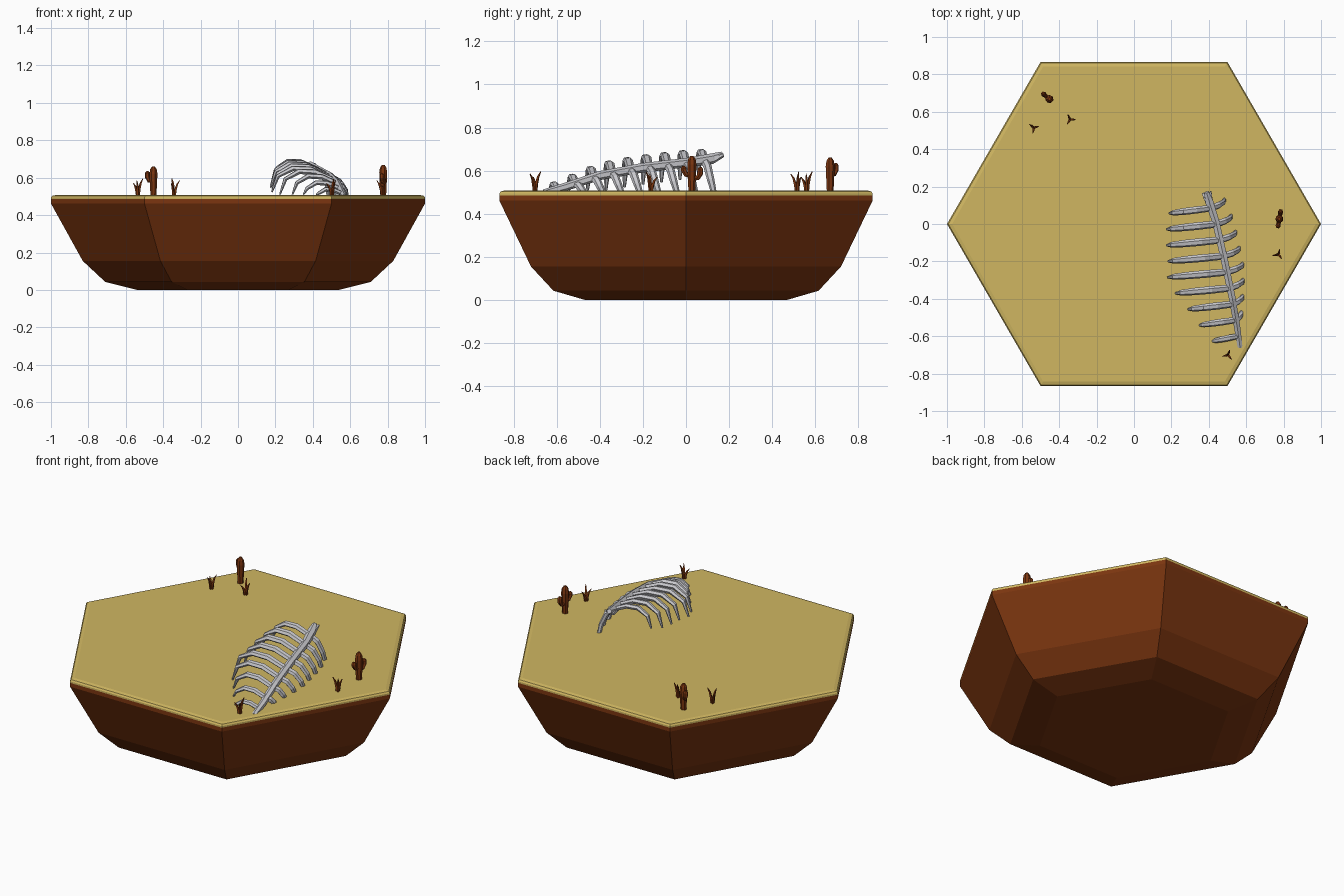
import bpy, bmesh, math
from mathutils import Vector

if "Cube" in bpy.data.objects:
    bpy.data.objects.remove(bpy.data.objects["Cube"])


def material(name, rgb):
    m = bpy.data.materials.new(name)
    m.diffuse_color = (*rgb, 1)
    m.use_nodes = True
    m.node_tree.nodes["Principled BSDF"].inputs["Base Color"].default_value = m.diffuse_color
    return m


SAND = material("sand", (0.63, 0.47, 0.12))
EARTH = material("brown earth", (0.20, 0.036, 0.005))
BONE = material("grey bone", (0.58, 0.58, 0.61))


def finish(bm, name, mats, rule=None):
    bmesh.ops.recalc_face_normals(bm, faces=bm.faces)
    if rule:
        for f in bm.faces:
            f.material_index = rule(f)
    me = bpy.data.meshes.new(name)
    bm.to_mesh(me)
    bm.free()
    for m in mats:
        me.materials.append(m)
    ob = bpy.data.objects.new(name, me)
    bpy.context.collection.objects.link(ob)


def skin(bm, rings):
    """Join rings of vertices into a capped shell."""
    n = len(rings[0])
    for a, b in zip(rings, rings[1:]):
        for i in range(n):
            bm.faces.new((a[i], a[(i + 1) % n], b[(i + 1) % n], b[i]))
    bm.faces.new(rings[0][::-1])
    bm.faces.new(rings[-1])


def tube(bm, pts, radii, ref, sides=6, flat=1.0):
    """Tapered tube along points; flat scales the thickness across ref."""
    pts = [Vector(p) for p in pts]
    rings = []
    for k, p in enumerate(pts):
        t = (pts[min(k + 1, len(pts) - 1)] - pts[max(k - 1, 0)]).normalized()
        u = t.cross(Vector(ref)).normalized()
        v = u.cross(t)
        ring = []
        for i in range(sides):
            a = 2 * math.pi * (i + 0.5) / sides
            ring.append(bm.verts.new(p + radii[k] * (u * math.cos(a) * flat + v * math.sin(a))))
        rings.append(ring)
    skin(bm, rings)


# Hexagonal island: stepped earth bowl with a sand cap
profile = [(0.54, 0), (0.71, 0.043), (0.83, 0.155), (1.0, 0.462), (1.0, 0.485),
           (1.0, 0.494), (0.993, 0.503), (0.972, 0.508)]
bm = bmesh.new()
skin(bm, [[bm.verts.new((r * math.cos(i * math.pi / 3), r * math.sin(i * math.pi / 3), z))
           for i in range(6)] for r, z in profile])
finish(bm, "hex_island", [EARTH, SAND], lambda f: int(f.calc_center_median().z > 0.487))

# Spine curving down into the sand
spine = [(0.387, 0.17, 0.675), (0.402, 0.12, 0.655), (0.438, 0.01, 0.638), (0.487, -0.21, 0.612),
         (0.526, -0.40, 0.577), (0.553, -0.56, 0.525), (0.567, -0.66, 0.498)]
bm = bmesh.new()
tube(bm, spine, [0.014, 0.025, 0.022, 0.022, 0.021, 0.019, 0.015], (0, 0, 1), 6)
# small prongs on the top end of the spine
tube(bm, [(0.385, 0.13, 0.655), (0.367, 0.165, 0.66)], [0.014, 0.006], (0, 0, 1), 4)
tube(bm, [(0.41, 0.13, 0.655), (0.41, 0.175, 0.675)], [0.014, 0.006], (0, 0, 1), 4)
finish(bm, "spine", [BONE])


def on_spine(y):
    for a, b in zip(spine, spine[1:]):
        if a[1] >= y >= b[1]:
            return Vector(a).lerp(Vector(b), (a[1] - y) / (a[1] - b[1]))


# Ribs: arched free side, and a short side buried in the sand
reach = [0.225, 0.265, 0.285, 0.295, 0.315, 0.29, 0.24, 0.195, 0.14]
arch = [(0, 0), (0.35, 0.042), (0.65, 0.046), (0.9, 0.005), (1.0, -0.08)]
for i, dx in enumerate(reach):
    c = on_spine(0.085 - 0.0855 * i)
    s = min(1, dx / 0.27)
    bm = bmesh.new()
    tube(bm, [(c.x - dx * t, c.y - 0.028 * t, max(c.z + h * s, 0.51)) for t, h in arch],
         [0.021 * q * (0.6 + 0.4 * s) for q in (0.9, 1, 0.95, 0.75, 0.3)], (0, 1, 0.2), 6, 0.75)
    finish(bm, f"free_rib_{i + 1}", [BONE])
    if i < 8:
        w = (0.07, 0.08, 0.085, 0.085, 0.085, 0.07, 0.05, 0.03)[i]
        d = c.z - 0.495
        bm = bmesh.new()
        tube(bm, [c, (c.x + w * 0.55, c.y + 0.015, c.z - 0.2 * d),
                  (c.x + w * 0.9, c.y + 0.03, c.z - 0.6 * d), (c.x + w, c.y + 0.045, 0.495)],
             [0.019, 0.019, 0.017, 0.013], (0, 1, 0.2), 6, 0.75)
        finish(bm, f"buried_rib_{i + 1}", [BONE])


# Cacti: trunk with bent arms lying in one plane
def cactus(name, x, y, top, angle, arms):
    d = Vector((math.cos(angle), math.sin(angle), 0))
    normal = (-d.y, d.x, 0)
    b = Vector((x, y, 0))
    z = Vector((0, 0, 1))
    bm = bmesh.new()
    tube(bm, [b + z * 0.5, b + z * 0.56, b + z * (top - 0.04), b + z * (top - 0.015), b + z * top],
         [0.016, 0.019, 0.022, 0.018, 0.008], normal, 7)
    for side, low, high in arms:
        tube(bm, [b + z * low, b + d * side * 0.7 + z * (low + 0.004), b + d * side + z * (low + 0.025),
                  b + d * side + z * (high - 0.01), b + d * side * 1.05 + z * high],
             [0.011, 0.012, 0.014, 0.014, 0.005], normal, 6)
    finish(bm, name, [EARTH])


cactus("right_cactus", 0.777, 0.027, 0.668, math.radians(80), [(-0.038, 0.577, 0.622), (0.04, 0.562, 0.617)])
cactus("left_cactus", -0.452, 0.668, 0.66, math.radians(140), [(0.042, 0.58, 0.635)])


# Dry grass tufts: three thin bent blades each
def tuft(name, x, y, turn, tips):
    bm = bmesh.new()
    for a, r, h in tips:
        a += turn
        dx, dy = math.cos(a), math.sin(a)
        tube(bm, [(x + dx * r * k, y + dy * r * k, 0.5 + h * q)
                  for k, q in ((0.15, 0), (0.25, 0.4), (0.55, 0.75), (1, 1))],
             [0.007, 0.008, 0.006, 0.002], (-dy, dx, 0), 4)
    finish(bm, name, [EARTH])


blades = [(0.0, 0.028, 0.095), (2.2, 0.03, 0.07), (4.2, 0.03, 0.085)]
tuft("grass_left", -0.535, 0.515, 0.3, blades)
tuft("grass_back", -0.342, 0.56, 2.0, blades)
tuft("grass_right", 0.772, -0.163, 5.4, blades)
tuft("grass_front", 0.502, -0.70, 1.2, blades)
